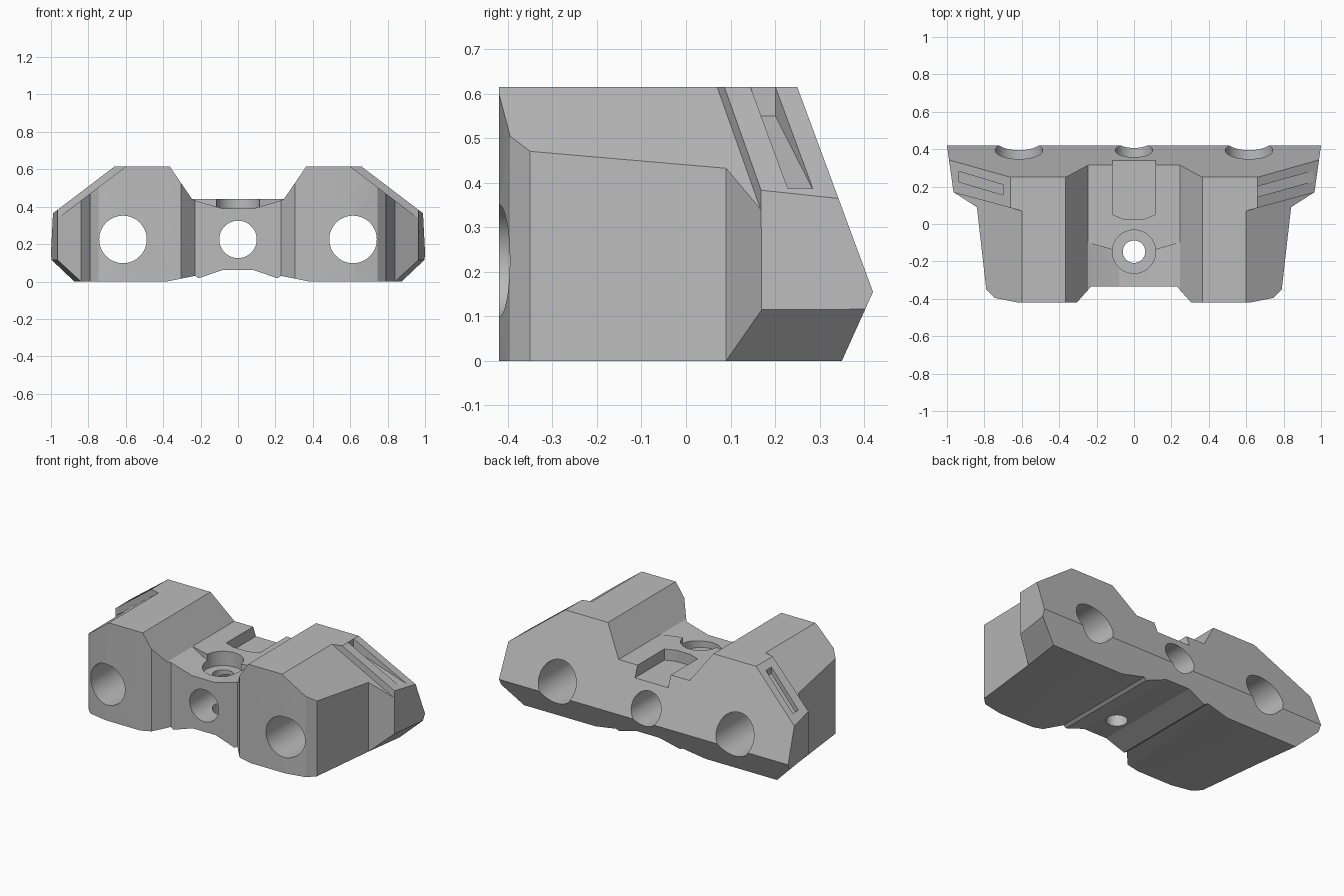
import bpy, bmesh
from mathutils import Vector

default = bpy.data.objects.get("Cube")
if default:
    bpy.data.objects.remove(default, do_unlink=True)

grey = bpy.data.materials.new("plain_grey")
grey.use_nodes = True
grey.diffuse_color = (0.5, 0.5, 0.5, 1)
grey.node_tree.nodes["Principled BSDF"].inputs["Base Color"].default_value = (0.5, 0.5, 0.5, 1)


def upright(p, q, side=1):
    """Vertical plane through two plan points, facing right of the path."""
    d = Vector(q) - Vector(p)
    return Vector((side * p[0], p[1], 0)), Vector((side * d.y, -d.x, 0))


def prism(name, points, axis, low, high, planes=(), shear=0):
    """Extrude a profile along an axis, then trim it with planes."""
    bm = bmesh.new()
    place = (lambda a, b: (a, low, b)) if axis == "y" else (lambda a, b: (a, b, low))
    face = bm.faces.new([bm.verts.new(place(*p)) for p in points])
    moved = bmesh.ops.extrude_face_region(bm, geom=[face], use_keep_orig=True)["geom"]
    step = Vector((0, high - low, 0)) if axis == "y" else Vector((0, 0, high - low))
    bmesh.ops.translate(bm, vec=step, verts=[v for v in moved if isinstance(v, bmesh.types.BMVert)])
    for v in bm.verts:
        v.co.y += shear * abs(v.co.x)
    for co, no in planes:
        geom = bm.verts[:] + bm.edges[:] + bm.faces[:]
        bmesh.ops.bisect_plane(bm, geom=geom, plane_co=co, plane_no=no.normalized(), clear_outer=True)
        rim = [e for e in bm.edges if e.is_boundary]
        if rim:
            bmesh.ops.holes_fill(bm, edges=rim, sides=0)
    bmesh.ops.recalc_face_normals(bm, faces=bm.faces[:])
    mesh = bpy.data.meshes.new(name)
    bm.to_mesh(mesh)
    bm.free()
    mesh.materials.append(grey)
    obj = bpy.data.objects.new(name, mesh)
    bpy.context.collection.objects.link(obj)
    return obj


def combine(target, tool, operation):
    tool.hide_render = True
    mod = target.modifiers.new(operation, "BOOLEAN")
    mod.operation, mod.object, mod.solver = operation, tool, "EXACT"
    bpy.context.view_layer.objects.active = target
    bpy.ops.object.modifier_apply(modifier=mod.name)
    bpy.data.objects.remove(tool, do_unlink=True)


def bore(x, y, z, radius, depth, along_y):
    bpy.ops.mesh.primitive_cylinder_add(vertices=64, radius=radius, depth=depth, location=(x, y, z),
                                        rotation=(1.570796 if along_y else 0, 0, 0))
    return bpy.context.object


def mirrored(points, side):
    return [(side * x, z) for x, z in points]


TOP, FRONT, SLOPE = 0.615, -0.42, 0.76
rear = [(Vector((0, 0.42, 0.155)), Vector((0, 0.46, 0.17))),
        (Vector((0, 0.42, 0.155)), Vector((0, 0.155, -0.07)))]

# Main body: two humps and a low saddle, with tapered side walls
half = [(0.08, 0.062), (0.21, 0.018), (0.23, 0.03), (0.38, 0), (1, 0),
        (1, TOP - SLOPE * 0.4), (0.6, TOP), (0.365, TOP), (0.245, 0.44)]
plan = [(0.62, FRONT), (0.745, -0.395), (0.79, -0.35), (0.84, 0.09)]
walls = [upright(p, q, s) for s in (1, -1) for p, q in zip(plan, plan[1:])]
body = prism("body_block", half + mirrored(half[::-1], -1), "y", FRONT, 0.6, rear + walls)

# Flared rear wings and the raised sloping pads on top of them
for s in (1, -1):
    a, b, c = Vector((0.965, 0.17, 0.115)), Vector((0.84, 0.09, 0)), Vector((0.875, 0.35, 0))
    n = (a - b).cross(c - b)
    if n.z > 0:
        n.negate()
    under = (Vector((s * b.x, b.y, 0)), Vector((s * n.x, n.y, n.z)))
    outer = upright((0.965, 0.17), (1, 0.42), s)
    wing = [(0.7, 0), (1.05, 0), (1.05, TOP - SLOPE * 0.45), (0.7, TOP - SLOPE * 0.1)]
    combine(body, prism("wing", mirrored(wing, s), "y", -0.2, 0.6,
                        rear + [upright((0.84, 0.09), (0.965, 0.17), s), outer, under]), "UNION")
    pad = [(0.55, 0.3), (1.05, 0.3), (1.05, TOP - SLOPE * 0.39), (0.66, TOP), (0.55, TOP)]
    combine(body, prism("pad", mirrored(pad, s), "y", -0.2, 0.6,
                        rear + [upright((0.6, 0.07), (0.97, 0.17), s), outer]), "UNION")

# Recessed front of the saddle, with chamfered hump corners
recess = [(0.315, FRONT - 0.01), (0.23, -0.335)]
combine(body, prism("front_recess", recess + mirrored(recess[::-1], -1), "z", -0.2, 0.9), "DIFFERENCE")

# Dipped top on the front of the saddle
for s in (1, -1):
    dip = [(-0.01, 0.39), (0.08, 0.39), (0.22, 0.43), (0.245, 0.44), (0.245, 0.6), (-0.01, 0.6)]
    combine(body, prism("saddle_dip", mirrored(dip, s), "y", -0.6, 0.1,
                        [upright((0.245, -0.1), (0, -0.17), s)]), "DIFFERENCE")

# Open pocket at the back of the saddle
pocket = [(0.115, 0.6), (0.115, 0.05), (0.05, 0.025)]
combine(body, prism("rear_pocket", pocket + mirrored(pocket[::-1], -1), "z", 0.37, 0.8), "DIFFERENCE")

# Slots in the sloping pads
left_slot = [(0.66, 0.55), (0.96, 0.385), (0.96, 0.7), (0.66, 0.7)]
right_slot = [(-0.7, 0.545), (-0.935, 0.366), (-0.935, 0.7), (-0.7, 0.7)]
combine(body, prism("left_slot", left_slot, "y", -0.04, 0.016, shear=0.28), "DIFFERENCE")
combine(body, prism("right_slot", right_slot, "y", -0.055, 0.0, shear=0.3), "DIFFERENCE")

# Through holes, counterbore and vertical bolt hole
for x, radius in ((-0.615, 0.127), (0, 0.1), (0.615, 0.127)):
    combine(body, bore(x, 0, 0.225, radius, 2, True), "DIFFERENCE")
combine(body, bore(0, -0.148, 0.55, 0.116, 0.4, False), "DIFFERENCE")
combine(body, bore(0, -0.148, 0.3, 0.06, 1.5, False), "DIFFERENCE")

body.data.materials.clear()
body.data.materials.append(grey)
for poly in body.data.polygons:
    poly.material_index = 0
bpy.ops.object.select_all(action="DESELECT")
body.select_set(True)
bpy.context.view_layer.objects.active = body
bpy.ops.object.shade_smooth_by_angle(angle=0.2)
